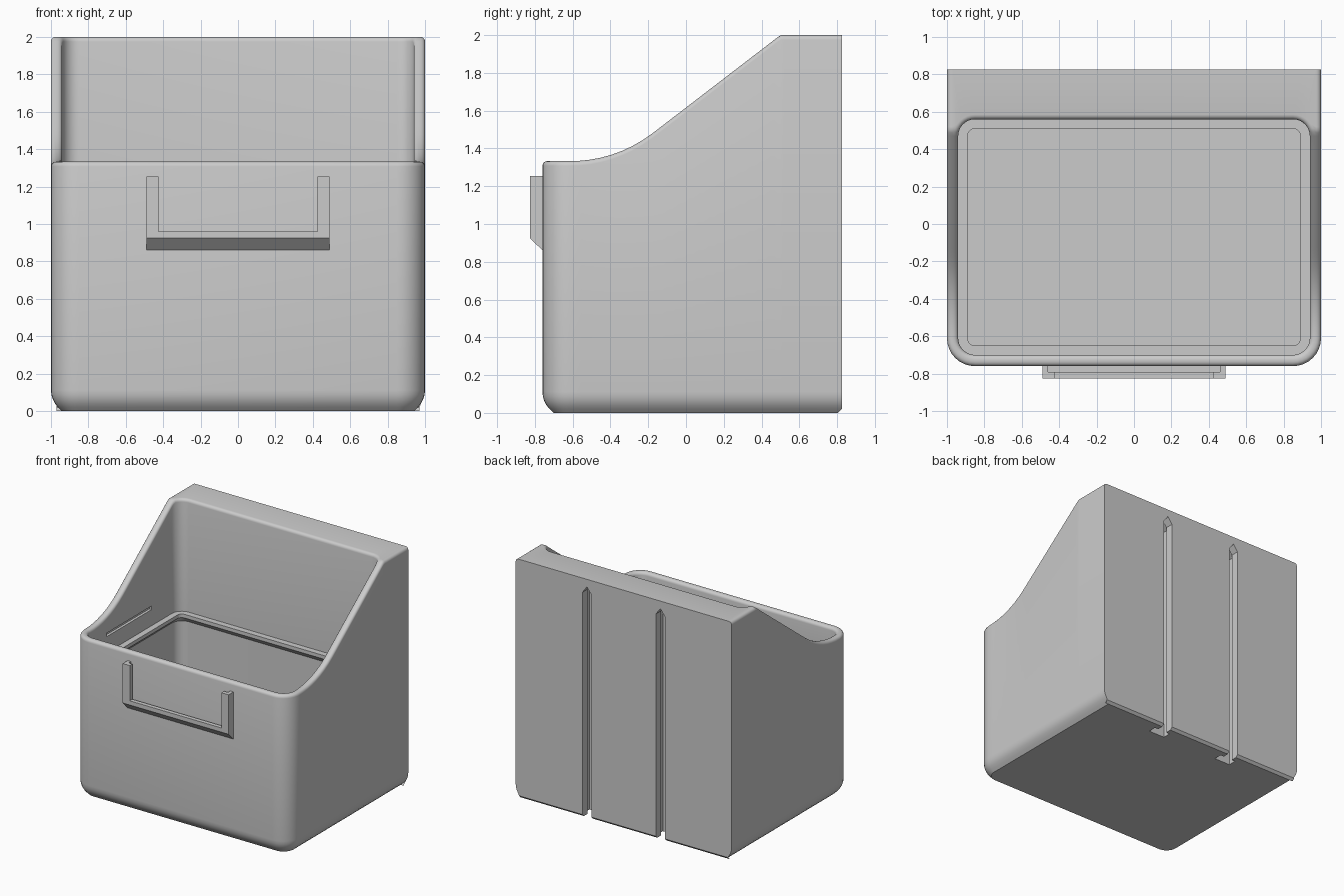
import bpy, bmesh, math
from mathutils import Vector

if "Cube" in bpy.data.objects:
    bpy.data.objects.remove(bpy.data.objects["Cube"])

HALF, FRONT, BACK = 1.0, -0.76, 0.825   # outer shell limits
WALL, RADIUS, CAV_BACK = 0.06, 0.15, 0.56
ROUND = 0.025                           # rim rounding
CX, CYF, CYB = HALF - RADIUS, FRONT + RADIUS, CAV_BACK - (RADIUS - WALL)
K = 9                                   # points per corner

grey = bpy.data.materials.new("grey plastic")
grey.diffuse_color = (0.6, 0.6, 0.6, 1)
grey.use_nodes = True
grey.node_tree.nodes["Principled BSDF"].inputs["Base Color"].default_value = grey.diffuse_color


def make(name, bm):
    bmesh.ops.remove_doubles(bm, verts=bm.verts, dist=1e-5)
    bmesh.ops.recalc_face_normals(bm, faces=bm.faces)
    me = bpy.data.meshes.new(name)
    bm.to_mesh(me)
    bm.free()
    me.materials.append(grey)
    ob = bpy.data.objects.new(name, me)
    bpy.context.collection.objects.link(ob)
    return ob


def loft(bm, rings):
    """Skin matching rings and cap both ends."""
    vs = [[bm.verts.new(p) for p in r] for r in rings]
    n = len(vs[0])
    for a, b in zip(vs, vs[1:]):
        for i in range(n):
            j = (i + 1) % n
            bm.faces.new((a[i], a[j], b[j], b[i]))
    bm.faces.new(vs[0])
    bm.faces.new(vs[-1])


def box(bm, lo, hi):
    loft(bm, [[(x, y, z) for x, y in ((lo[0], lo[1]), (hi[0], lo[1]), (hi[0], hi[1]), (lo[0], hi[1]))]
              for z in (lo[2], hi[2])])


def cut(ob, cutter):
    cutter.hide_render = True
    cutter.hide_set(True)
    m = ob.modifiers.new("cut", 'BOOLEAN')
    m.object, m.operation, m.solver = cutter, 'DIFFERENCE', 'EXACT'
    bpy.context.view_layer.objects.active = ob
    bpy.ops.object.modifier_apply(modifier=m.name)
    bpy.data.objects.remove(cutter)


def smooth(ob):
    bpy.ops.object.select_all(action='DESELECT')
    ob.select_set(True)
    bpy.context.view_layer.objects.active = ob
    bpy.ops.object.shade_smooth_by_angle(angle=math.radians(32))


def rim(y):
    """Rim height: low front, concave sweep, straight slope, flat top."""
    a, r = math.radians(37.5), 0.707
    if y < -0.61:
        return 1.333
    if y < -0.61 + r * math.sin(a):
        return 1.333 + r - math.sqrt(r * r - (y + 0.61) ** 2)
    return min(2.0, 2 - math.tan(a) * (0.5 - y))


def outline(inset, back=None):
    """Right half from front to back, mirrored to a loop. back = square back edge, else rounded."""
    r = RADIUS - inset
    half = [(CX + r * math.sin(t), CYF - r * math.cos(t))
            for t in (math.pi / 2 * i / (K - 1) for i in range(K))]
    half += [(CX + r, CYF + (CYB - CYF) * i / 20) for i in range(1, 20)]
    for i in range(K):
        t = math.pi / 2 * i / (K - 1)
        x, y = CX + r * math.cos(t), CYB + r * math.sin(t)
        if back is not None:
            y = CYB + (RADIUS - WALL) * math.sin(t)
            x, y = (CX + r, y) if i < 4 else (CX + r, back) if i == 4 else (0.97 - 0.03 * (i - 5), back)
        half.append((x, y))
    return half + [(-x, y) for x, y in reversed(half)]


def flat(inset, z, back=None):
    return [(x, y, z) for x, y in outline(inset, back)]


def rim_ring(inset, drop, back=None):
    pts = []
    for x, y in outline(inset, back):
        at_back = back is not None and y == back and abs(x) < 0.9705
        pts.append((x, y, rim(y) - (0 if at_back else drop)))
    return pts


# Bin: underside, outer wall, rounded rim, cavity wall, support ledge, floor
rings = [flat(0.058, 0, BACK - 0.02)]
for i in range(4, -1, -1):
    t = math.pi / 4 * i / 4
    rings.append(flat(0.13 * (1 - math.cos(t)), 0.112 - 0.13 * math.sin(t), BACK))
steps = [math.pi / 2 * i / 4 for i in range(5)]
rings += [rim_ring(ROUND * (1 - math.cos(t)), ROUND * (1 - math.sin(t)), BACK) for t in steps]
rings += [rim_ring(WALL - ROUND * (1 - math.cos(t)), ROUND * (1 - math.sin(t))) for t in reversed(steps)]
rings += [flat(WALL + d, z) for d, z in ((0, 1.06), (0.05, 1.06), (0.05, 1.03), (0, 0.98), (0, 0.08))]
bm = bmesh.new()
loft(bm, rings)
bin_body = make("bin_body", bm)

# Two T-shaped hanging channels up the back, with pointed tops
for cx in (0.34, -0.34):
    s, h, y0, y1, y2 = 0.042, 0.075, BACK + 0.05, BACK - 0.07, BACK - 0.14
    prof = [(-s, y0), (-s, y1), (-h, y1), (-h, y2), (h, y2), (h, y1), (s, y1), (s, y0)]
    bm = bmesh.new()
    loft(bm, [[(cx + x * k, y, z) for x, y in prof] for z, k in ((-0.1, 1), (1.88, 1), (1.935, 0.03))])
    cut(bin_body, make("channel_cutter", bm))

# Snap grooves in the side walls
for sx in (-1, 1):
    bm = bmesh.new()
    a, b = sorted((sx * 0.9, sx * 0.962))
    box(bm, (a, -0.4, 1.195), (b, 0.2, 1.225))
    cut(bin_body, make("groove_cutter", bm))
smooth(bin_body)

# Label holder: U-shaped frame with a sloped underside and an inner slot
prof = [(FRONT + 0.005, 0.855), (-0.825, 0.925), (-0.825, 1.255), (FRONT + 0.005, 1.255)]
bm = bmesh.new()
loft(bm, [[(x, y, z) for y, z in prof] for x in (-0.49, 0.49)])
label_holder = make("label_holder", bm)
for hw, z, ya, yb in ((0.425, 0.96, -0.9, -0.7), (0.46, 0.93, -0.79, -0.7)):
    bm = bmesh.new()
    box(bm, (-hw, ya, z), (hw, yb, 1.4))
    cut(label_holder, make("label_cutter", bm))
